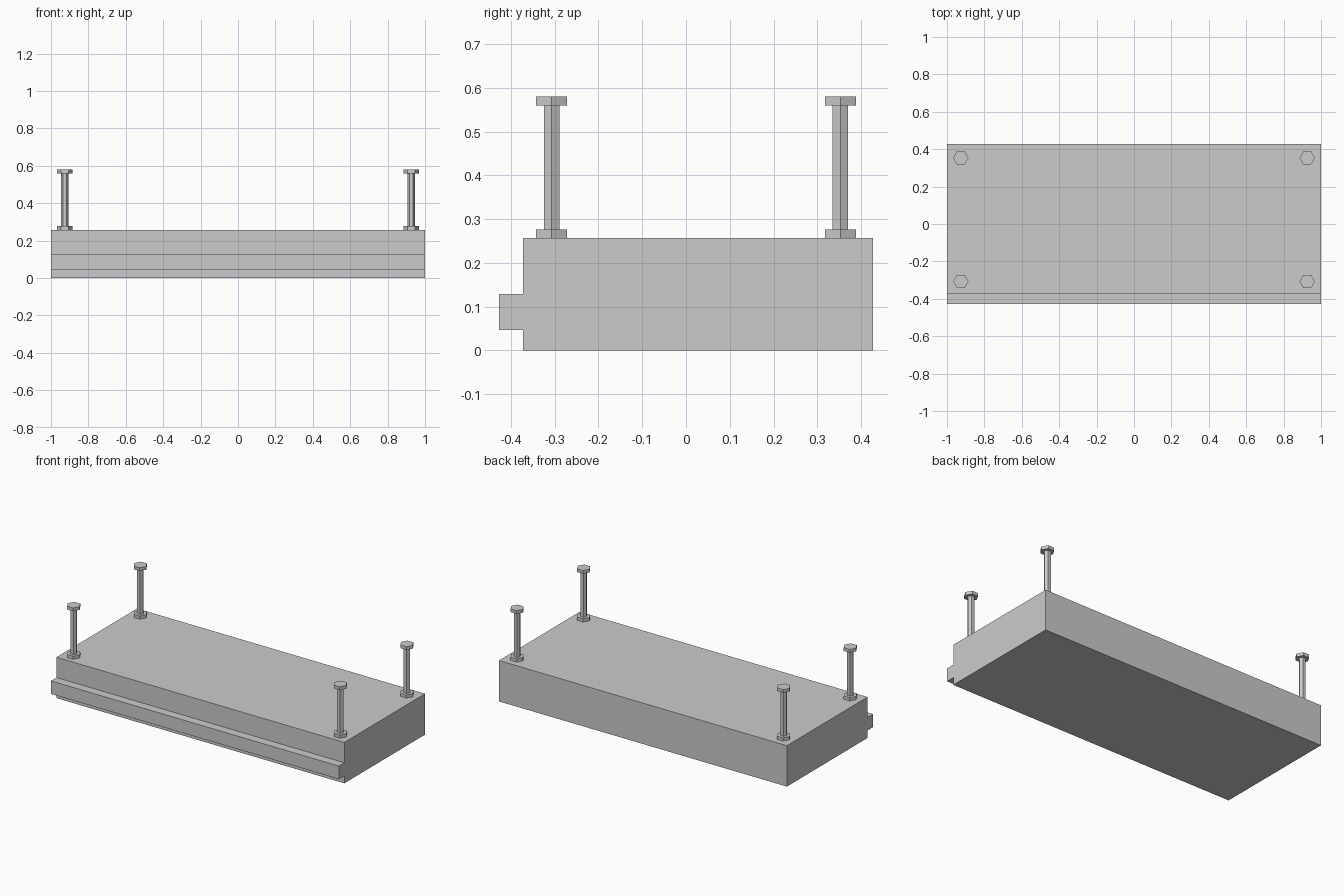
import bpy, bmesh, math
from mathutils import Matrix

cube = bpy.data.objects.get("Cube")
if cube:
    bpy.data.objects.remove(cube, do_unlink=True)

grey = bpy.data.materials.new("concrete grey")
grey.use_nodes = True
COLOUR = (0.6, 0.6, 0.6, 1)
grey.diffuse_color = COLOUR
grey.node_tree.nodes["Principled BSDF"].inputs["Base Color"].default_value = COLOUR


def add_object(name, bm):
    bmesh.ops.recalc_face_normals(bm, faces=bm.faces)
    mesh = bpy.data.meshes.new(name)
    bm.to_mesh(mesh)
    bm.free()
    mesh.materials.append(grey)
    obj = bpy.data.objects.new(name, mesh)
    bpy.context.collection.objects.link(obj)
    return obj


# Slab with a tongue along its front, extruded from its side profile
TOP, BACK, FRONT, TIP = 0.257, 0.427, -0.373, -0.427
profile = [(BACK, 0), (BACK, TOP), (FRONT, TOP), (FRONT, 0.129),
           (TIP, 0.129), (TIP, 0.047), (FRONT, 0.047), (FRONT, 0)]
bm = bmesh.new()
side = bm.faces.new([bm.verts.new((-1, y, z)) for y, z in profile])
ext = bmesh.ops.extrude_face_region(bm, geom=[side])
bmesh.ops.translate(bm, vec=(2, 0, 0),
                    verts=[v for v in ext["geom"] if isinstance(v, bmesh.types.BMVert)])
add_object("slab", bm)


# Hexagonal bolts: base nut, shaft and head, corners pointing along x
def hexagon(bm, radius, low, high):
    bmesh.ops.create_cone(bm, cap_ends=True, segments=6, radius1=radius, radius2=radius,
                          depth=high - low,
                          matrix=Matrix.Translation((0, 0, (low + high) / 2))
                          @ Matrix.Rotation(math.pi / 2, 4, "Z"))


for x, side_name in ((-0.926, "right"), (0.926, "left")):
    for y, end_name in ((-0.307, "front"), (0.353, "back")):
        bm = bmesh.new()
        hexagon(bm, 0.041, TOP, 0.277)
        hexagon(bm, 0.0205, 0.277, 0.56)
        hexagon(bm, 0.041, 0.56, 0.58)
        bolt = add_object(f"{end_name}_{side_name}_bolt", bm)
        bolt.location = (x, y, 0)
